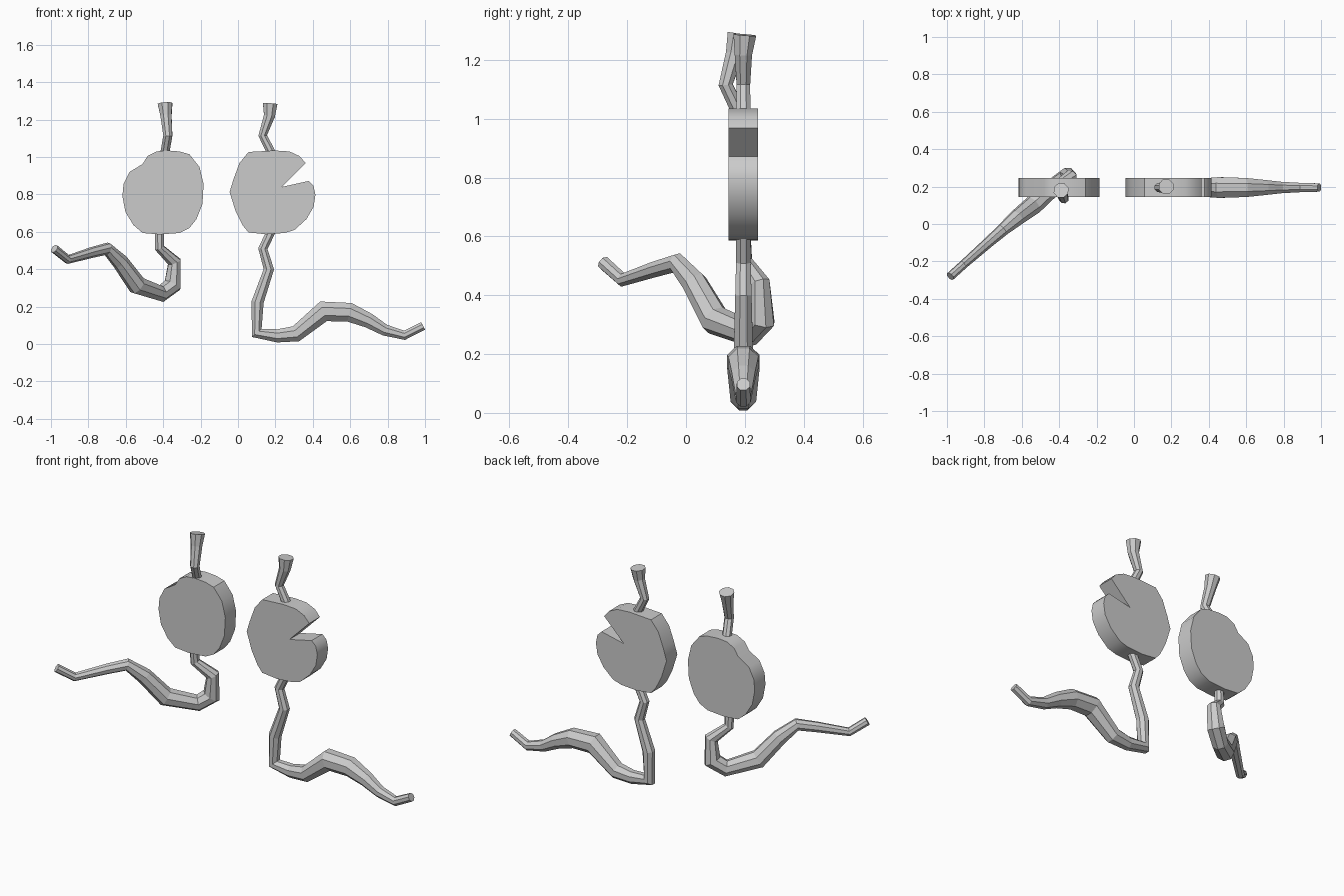
import bpy, bmesh, math
from mathutils import Vector, Quaternion

cube = bpy.data.objects.get("Cube")
if cube:
    bpy.data.objects.remove(cube, do_unlink=True)

GREY = (0.6, 0.6, 0.6, 1)
grey = bpy.data.materials.new("plain grey")
grey.diffuse_color = GREY
grey.use_nodes = True
grey.node_tree.nodes["Principled BSDF"].inputs["Base Color"].default_value = GREY

SIDES = 8
MID_Y = 0.195      # plane of both discs
HALF = 0.05        # half of the disc thickness


def finish(name, bm, smooth=False):
    bmesh.ops.recalc_face_normals(bm, faces=bm.faces)
    mesh = bpy.data.meshes.new(name)
    bm.to_mesh(mesh)
    bm.free()
    mesh.materials.append(grey)
    obj = bpy.data.objects.new(name, mesh)
    bpy.context.collection.objects.link(obj)
    if smooth:
        bpy.ops.object.select_all(action='DESELECT')
        obj.select_set(True)
        bpy.context.view_layer.objects.active = obj
        bpy.ops.object.shade_smooth_by_angle(angle=math.radians(35))
    return obj


def disc(name, outline, hub):
    """Thick plate from an x-z outline, its faces fanned around a hub point."""
    bm = bmesh.new()
    rims = []
    for y in (MID_Y - HALF, MID_Y + HALF):
        rim = [bm.verts.new((x, y, z)) for x, z in outline]
        centre = bm.verts.new((hub[0], y, hub[1]))
        for a, b in zip(rim, rim[1:] + rim[:1]):
            bm.faces.new((a, b, centre))
        rims.append(rim)
    front, back = rims
    for i in range(len(front)):
        j = (i + 1) % len(front)
        bm.faces.new((front[i], front[j], back[j], back[i]))
    return finish(name, bm, True)


def tube(name, path):
    """Faceted tube along (x, y, z, radius) points."""
    pts = [Vector(p[:3]) for p in path]
    steps = [(b - a).normalized() for a, b in zip(pts, pts[1:])]
    bm = bmesh.new()
    rings = []
    tangent = steps[0]
    side = tangent.cross(Vector((0, 1, 0))).normalized()
    for i, p in enumerate(pts):
        new = (steps[max(i - 1, 0)] + steps[min(i, len(steps) - 1)]).normalized()
        side = tangent.rotation_difference(new) @ side
        tangent = new
        ring = []
        for k in range(SIDES):
            turn = Quaternion(tangent, math.tau * (k + 0.5) / SIDES)
            ring.append(bm.verts.new(p + (turn @ side) * path[i][3]))
        rings.append(ring)
    for low, high in zip(rings, rings[1:]):
        for k in range(SIDES):
            n = (k + 1) % SIDES
            bm.faces.new((low[k], low[n], high[n], high[k]))
    bm.faces.new(rings[0])
    bm.faces.new(rings[-1])
    return finish(name, bm)


# Round disc with a shallow dent on its upper right
disc("round_disc", [
    (-.436, 1.03), (-.38, 1.035), (-.313, 1.03), (-.26, 1.015), (-.206, .947),
    (-.184, .856), (-.19, .749), (-.222, .668), (-.26, .62), (-.313, .594),
    (-.42, .586), (-.51, .594), (-.559, .636), (-.602, .706), (-.618, .79),
    (-.612, .856), (-.58, .92), (-.51, .963), (-.484, 1.005)], (-.4, .81))

# Disc with a wedge notch
disc("notched_disc", [
    (.056, 1.027), (.195, 1.035), (.275, 1.03), (.329, 1.005), (.361, .968),
    (.233, .84), (.377, .872), (.404, .845), (.414, .797), (.404, .733),
    (.366, .668), (.302, .61), (.249, .594), (.15, .587), (.056, .597),
    (.024, .636), (-.013, .711), (-.045, .813), (-.024, .882), (.008, .968)],
    (.2, .82))

# Upper stems with flared tips
tube("round_disc_upper_stem", [
    (-.395, .19, 1.0, .026), (-.375, .135, 1.115, .026),
    (-.385, .165, 1.22, .032), (-.39, .18, 1.285, .042)])
tube("notched_disc_upper_stem", [
    (.19, MID_Y, 1.0, .026), (.132, MID_Y, 1.115, .025),
    (.168, MID_Y, 1.22, .032), (.172, MID_Y + .005, 1.285, .042)])

# Lower stems that bend into long wavy tails
tube("round_disc_lower_stem", [
    (-.42, MID_Y, .62, .026), (-.42, .2, .515, .027), (-.34, .25, .44, .038),
    (-.35, .255, .315, .05), (-.41, .215, .27, .046), (-.54, .1, .315, .052),
    (-.63, .03, .44, .044), (-.70, -.03, .51, .034), (-.78, -.1, .49, .029),
    (-.91, -.215, .452, .024), (-.982, -.28, .51, .024)])
tube("notched_disc_lower_stem", [
    (.185, MID_Y, .62, .026), (.133, MID_Y, .51, .027), (.165, MID_Y, .40, .03),
    (.105, MID_Y, .225, .035), (.1, MID_Y, .06, .037), (.21, MID_Y, .044, .038),
    (.31, MID_Y, .055, .047), (.457, MID_Y, .175, .06),
    (.596, MID_Y, .17, .055), (.70, MID_Y, .125, .043),
    (.785, MID_Y, .075, .033), (.89, MID_Y, .047, .027),
    (.99, MID_Y, .097, .024)])
